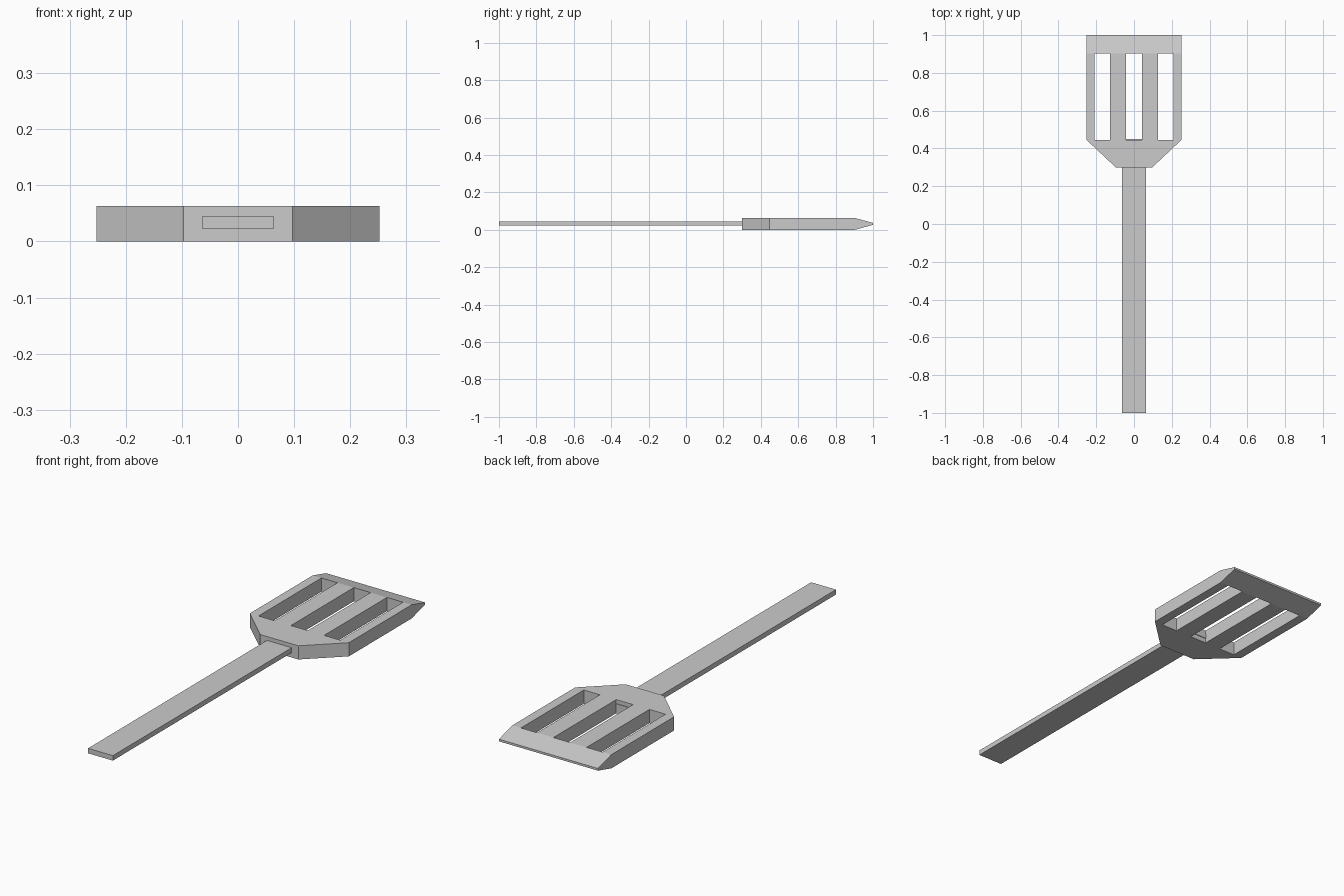
import bpy
import bmesh
from mathutils import Vector

cube = bpy.data.objects.get("Cube")
if cube:
    bpy.data.objects.remove(cube, do_unlink=True)

THICK = 0.063
MID = THICK / 2

grey = bpy.data.materials.new("plain grey")
grey.use_nodes = True
colour = (0.6, 0.6, 0.6, 1)
grey.diffuse_color = colour
grey.node_tree.nodes["Principled BSDF"].inputs["Base Color"].default_value = colour


def add_object(name, bm):
    bmesh.ops.recalc_face_normals(bm, faces=bm.faces)
    mesh = bpy.data.meshes.new(name)
    bm.to_mesh(mesh)
    bm.free()
    mesh.materials.append(grey)
    obj = bpy.data.objects.new(name, mesh)
    bpy.context.collection.objects.link(obj)
    return obj


# Slotted head: plan cells with three left open, then thickened
half = [0.043, 0.126, 0.208, 0.252]
columns = [-x for x in reversed(half)] + half
rows = [0.446, 0.903, 1.0]
bm = bmesh.new()
grid = [[bm.verts.new((x, y, 0)) for x in columns] for y in rows]
for r in range(len(rows) - 1):
    for c in range(len(columns) - 1):
        is_slot = r == 0 and c % 2 == 1
        if not is_slot:
            bm.faces.new((grid[r][c], grid[r][c + 1], grid[r + 1][c + 1], grid[r + 1][c]))

# Shoulder narrowing towards the handle
neck = [bm.verts.new((x, 0.30, 0)) for x in (0.097, -0.097)]
bm.faces.new(grid[0] + neck)

result = bmesh.ops.extrude_face_region(bm, geom=bm.faces[:])
top = [g for g in result["geom"] if isinstance(g, bmesh.types.BMVert)]
bmesh.ops.translate(bm, verts=top, vec=(0, 0, THICK))

# Taper the far edge to a thin lip
for v in bm.verts:
    if v.co.y > 0.99:
        v.co.z = MID + (v.co.z - MID) * 0.16
add_object("slotted_head", bm)

# Flat handle running through the shoulder to the middle slot
start, end = -1.0, 0.449
bm = bmesh.new()
bmesh.ops.create_cube(bm, size=1)
bmesh.ops.scale(bm, verts=bm.verts, vec=Vector((0.126, end - start, 0.023)))
bmesh.ops.translate(bm, verts=bm.verts, vec=(0, (start + end) / 2, 0.0335))
add_object("handle", bm)
